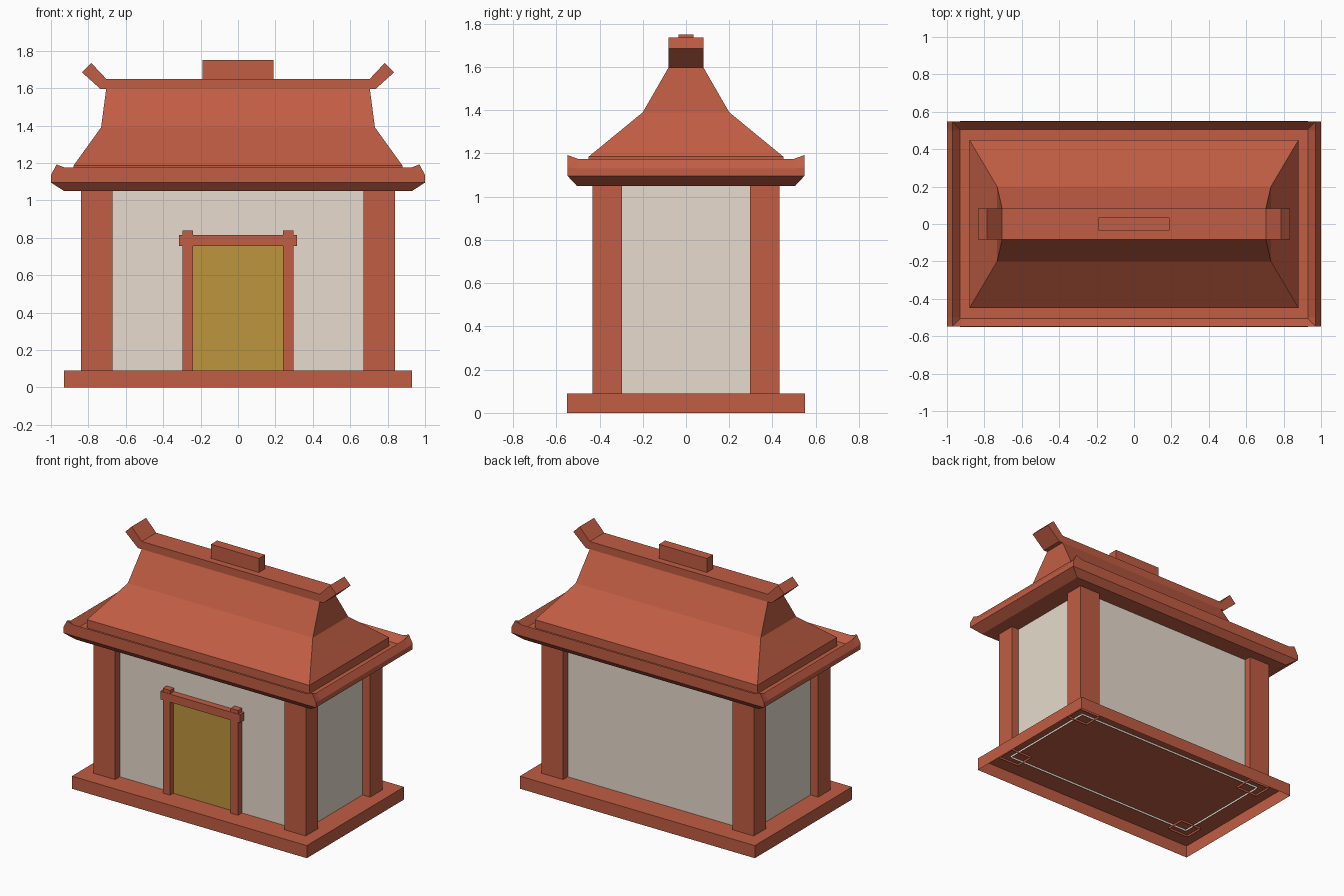
import bpy, bmesh

if "Cube" in bpy.data.objects:
    bpy.data.objects.remove(bpy.data.objects["Cube"])


def material(name, rgb):
    m = bpy.data.materials.new(name)
    m.diffuse_color = (*rgb, 1)
    m.use_nodes = True
    m.node_tree.nodes["Principled BSDF"].inputs["Base Color"].default_value = m.diffuse_color
    return m


BRICK = material("brick_red", (0.527, 0.109, 0.056))
PLASTER = material("pale_plaster", (0.80, 0.71, 0.61))
OCHRE = material("ochre_door", (0.515, 0.30, 0.048))


def loft(name, rings, mat, bottom=True, top=True):
    """Skin a stack of equal-length point rings, optionally capped."""
    bm = bmesh.new()
    vs = [[bm.verts.new(p) for p in r] for r in rings]
    n = len(rings[0])
    for a, b in zip(vs, vs[1:]):
        for i in range(n):
            j = (i + 1) % n
            bm.faces.new((a[i], a[j], b[j], b[i]))
    if bottom:
        bm.faces.new(vs[0][::-1])
    if top:
        bm.faces.new(vs[-1])
    me = bpy.data.meshes.new(name)
    bm.to_mesh(me)
    bm.free()
    me.materials.append(mat)
    ob = bpy.data.objects.new(name, me)
    bpy.context.collection.objects.link(ob)
    return ob


def rect(x0, x1, y0, y1, z):
    return [(x0, y0, z), (x1, y0, z), (x1, y1, z), (x0, y1, z)]


def box(name, x0, x1, y0, y1, z0, z1, mat, **caps):
    return loft(name, [rect(x0, x1, y0, y1, z0), rect(x0, x1, y0, y1, z1)], mat, **caps)


# plinth, open underneath
box("plinth", -0.93, 0.93, -0.55, 0.55, 0, 0.09, BRICK, bottom=False)

# walls and corner posts, open tubes just piercing the plinth top
box("walls", -0.78, 0.78, -0.38, 0.38, 0.075, 1.05, PLASTER, bottom=False, top=False)
for sx, side in ((-1, "left"), (1, "right")):
    for sy, end in ((-1, "front"), (1, "back")):
        xs = sorted((sx * 0.67, sx * 0.84))
        ys = sorted((sy * 0.295, sy * 0.433))
        box(f"{end}_{side}_post", *xs, *ys, 0.075, 1.05, BRICK, bottom=False, top=False)

# door panel and frame
box("door_panel", -0.24, 0.24, -0.389, -0.381, 0.09, 0.76, OCHRE)
for s, side in ((-1, "left"), (1, "right")):
    xs = sorted((s * 0.24, s * 0.298))
    box(f"{side}_door_jamb", *xs, -0.425, -0.38, 0.09, 0.84, BRICK)
box("door_lintel", -0.315, 0.315, -0.428, -0.38, 0.757, 0.815, BRICK)


# eave slab: bevelled underside, raised rim, upturned corners
def eave_ring(x, y, z, lift=0.0):
    a, b = min(0.925, x - 0.003), min(0.50, y - 0.003)
    c = z + lift
    return [(-x, -y, c), (-a, -y, z), (a, -y, z), (x, -y, c), (x, -b, z), (x, b, z),
            (x, y, c), (a, y, z), (-a, y, z), (-x, y, c), (-x, b, z), (-x, -b, z)]


loft("eave", [
    eave_ring(0.93, 0.505, 1.05),
    eave_ring(1.0, 0.547, 1.095),
    eave_ring(1.0, 0.547, 1.13, 0.005),
    eave_ring(0.97, 0.547, 1.175, 0.017),
    eave_ring(0.93, 0.505, 1.125),
], BRICK)

# hipped roof with a kinked slope
loft("roof", [rect(-x, x, -y, y, z) for x, y, z in (
    (0.88, 0.45, 1.125), (0.88, 0.45, 1.185), (0.732, 0.20, 1.39), (0.705, 0.082, 1.595))], BRICK)

# ridge beam with upturned ends
half = [(0.735, 1.595), (0.835, 1.685), (0.785, 1.735), (0.705, 1.65)]
profile = half + [(-x, z) for x, z in half[::-1]]
loft("ridge_beam", [[(x, y, z) for x, z in profile] for y in (0.082, -0.082)], BRICK)
box("ridge_block", -0.19, 0.19, -0.035, 0.035, 1.64, 1.75, BRICK)

# consistent outward normals on closed parts
for ob in bpy.data.objects:
    bm = bmesh.new()
    bm.from_mesh(ob.data)
    bmesh.ops.recalc_face_normals(bm, faces=bm.faces)
    bm.to_mesh(ob.data)
    bm.free()
